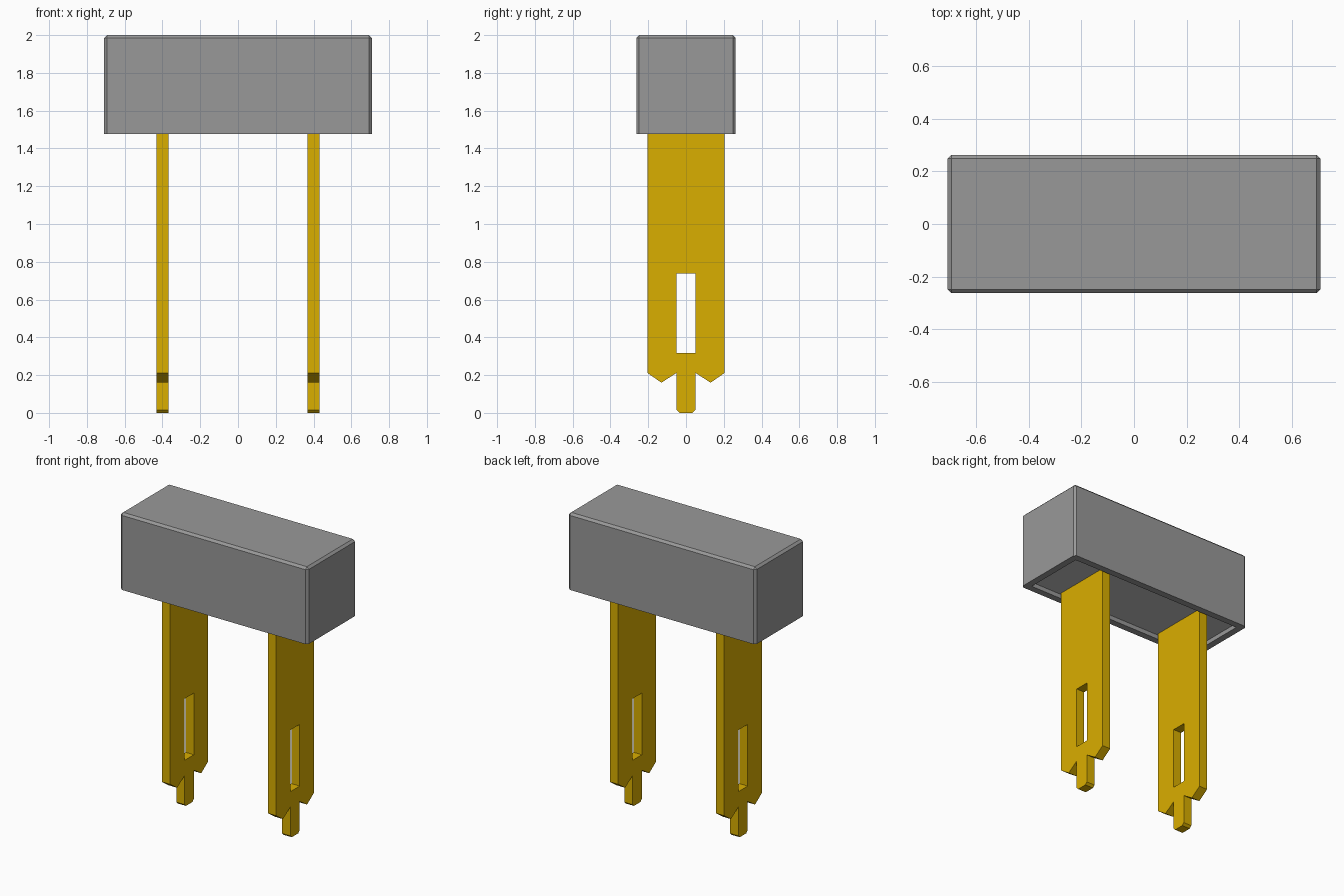
import bpy
import bmesh

cube = bpy.data.objects.get("Cube")
if cube:
    bpy.data.objects.remove(cube, do_unlink=True)


def make_material(name, color):
    mat = bpy.data.materials.new(name)
    mat.use_nodes = True
    mat.diffuse_color = color
    mat.node_tree.nodes["Principled BSDF"].inputs["Base Color"].default_value = color
    return mat


def make_object(name, bm, *mats):
    bmesh.ops.recalc_face_normals(bm, faces=bm.faces[:])
    mesh = bpy.data.meshes.new(name)
    bm.to_mesh(mesh)
    bm.free()
    for mat in mats:
        mesh.materials.append(mat)
    obj = bpy.data.objects.new(name, mesh)
    bpy.context.collection.objects.link(obj)
    return obj


grey = make_material("grey plastic", (0.318, 0.318, 0.318, 1))
light_grey = make_material("light grey filler", (0.53, 0.53, 0.53, 1))
brass = make_material("brass", (0.70, 0.425, 0.0, 1))

# Housing: box chamfered on every edge except the bottom ones
bm = bmesh.new()
bmesh.ops.create_cube(bm, size=1)
bmesh.ops.scale(bm, vec=(1.418, 0.526, 0.524), verts=bm.verts)
bmesh.ops.translate(bm, vec=(0, 0, 1.738), verts=bm.verts)
edges = [e for e in bm.edges if max(v.co.z for v in e.verts) > 1.9]
bmesh.ops.bevel(bm, geom=edges, offset=0.015, segments=1, affect='EDGES')

# Shallow recess under the housing, leaving a rim around the lighter filler
bm.normal_update()
bottom = min(bm.faces, key=lambda f: f.calc_center_median().z)
bmesh.ops.inset_region(bm, faces=[bottom], thickness=0.05)
bmesh.ops.inset_region(bm, faces=[bottom], thickness=0.0)
bmesh.ops.translate(bm, vec=(0, 0, 0.03), verts=bottom.verts[:])
bottom.material_index = 1
make_object("housing", bm, grey, light_grey)

# Half outline of a blade (y, z), with its slot and locating tab
HALF = [(0, 0), (0.035, 0), (0.05, 0.015), (0.05, 0.212), (0.13, 0.16),
        (0.205, 0.212), (0.205, 1.51), (0, 1.51), (0, 0.738),
        (0.05, 0.738), (0.05, 0.317), (0, 0.317)]


def make_blade(name, x):
    bm = bmesh.new()
    near, far = ([bm.verts.new((x + d, y, z)) for y, z in HALF] for d in (-0.031, 0.031))
    bm.faces.new(near)
    bm.faces.new(far[::-1])
    for i in range(len(HALF)):
        j = (i + 1) % len(HALF)
        if HALF[i][0] or HALF[j][0]:  # leave the mirror seam open
            bm.faces.new((near[i], far[i], far[j], near[j]))
    blade = make_object(name, bm, brass)
    mirror = blade.modifiers.new("Mirror", 'MIRROR')
    mirror.use_axis = (False, True, False)


make_blade("left_blade", 0.4)
make_blade("right_blade", -0.4)
